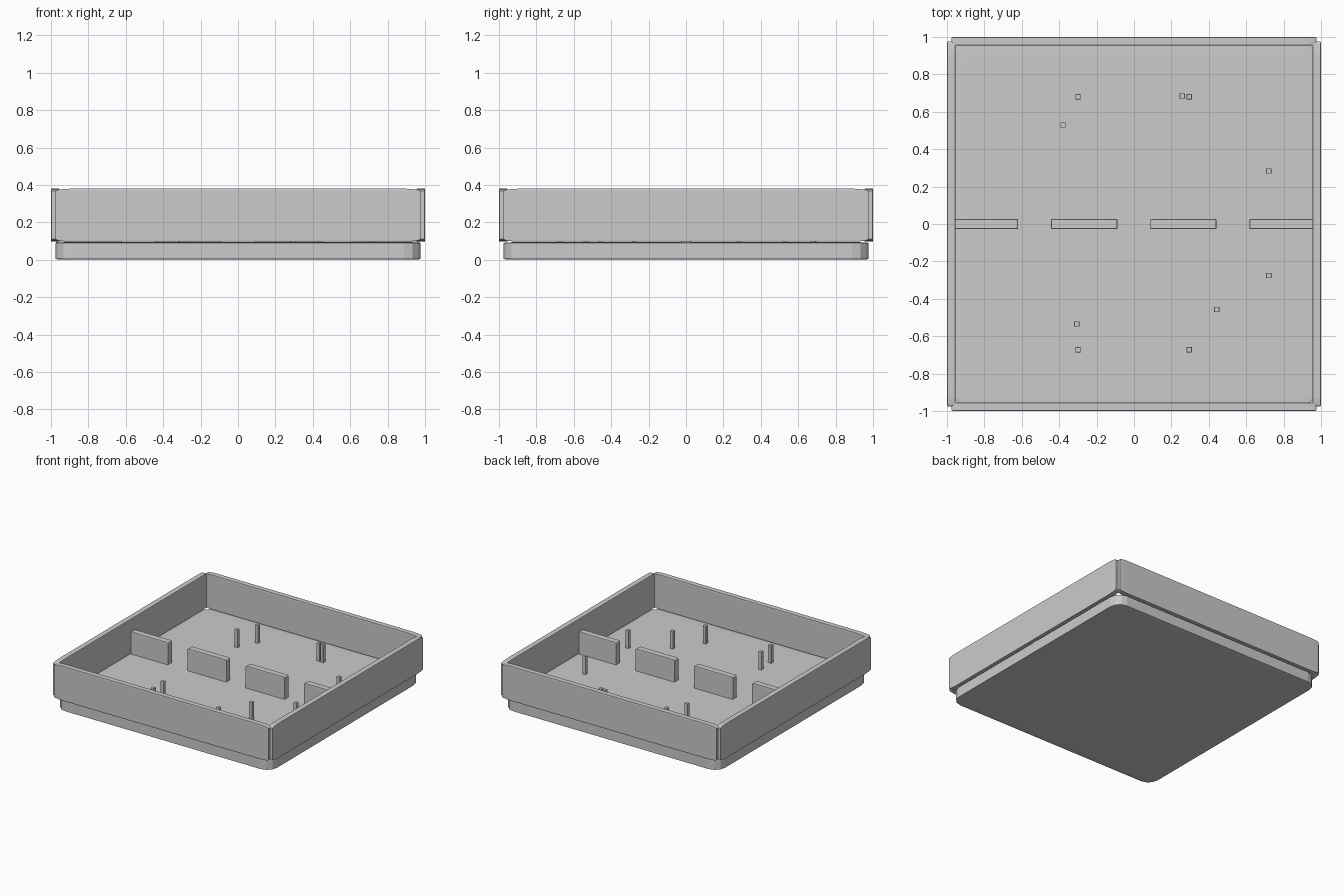
import bpy, bmesh

if "Cube" in bpy.data.objects:
    bpy.data.objects.remove(bpy.data.objects["Cube"])


def soft_box(name, x, y, z, bevel=0.045, segments=3):
    """Box between (min, max) pairs; bevelled as a unit cube, then stretched."""
    bm = bmesh.new()
    bmesh.ops.create_cube(bm, size=1)
    if bevel:
        bmesh.ops.bevel(bm, geom=bm.edges[:], offset=bevel, segments=segments,
                        profile=0.5, affect='EDGES')
    for v in bm.verts:
        for i, (lo, hi) in enumerate((x, y, z)):
            v.co[i] = (lo + hi) / 2 + v.co[i] * (hi - lo)
    mesh = bpy.data.meshes.new(name)
    bm.to_mesh(mesh)
    bm.free()
    obj = bpy.data.objects.new(name, mesh)
    bpy.context.collection.objects.link(obj)
    return obj


FLOOR = 0.094
RIM = 0.38
HALF = 0.976

# base slab with rounded corners
soft_box("base", (-HALF, HALF), (-HALF, HALF), (0, FLOOR))

# four outer walls, open at the corners
for label, s in (("negative", -1), ("positive", 1)):
    across = tuple(sorted((s * 0.954, s * 1.0)))
    soft_box("wall_x_" + label, across, (-HALF, HALF), (FLOOR + 0.003, RIM))
    soft_box("wall_y_" + label, (-HALF, HALF), across, (FLOOR + 0.003, RIM))

# row of dividers along the middle
for i in range(4):
    cx = -0.796 + i * 0.53
    soft_box(f"divider_{i + 1}", (cx - 0.177, cx + 0.177), (-0.027, 0.027),
             (FLOOR - 0.01, 0.275))

# thin posts standing on the floor
posts = [(-0.30, 0.68), (0.295, 0.68), (0.258, 0.685), (-0.38, 0.53),
         (0.72, 0.283), (0.72, -0.275), (0.443, -0.457),
         (-0.306, -0.535), (-0.30, -0.672), (0.295, -0.672)]
for i, (px, py) in enumerate(posts):
    soft_box(f"post_{i + 1}", (px - 0.014, px + 0.014), (py - 0.014, py + 0.014),
             (FLOOR - 0.01, 0.24))
